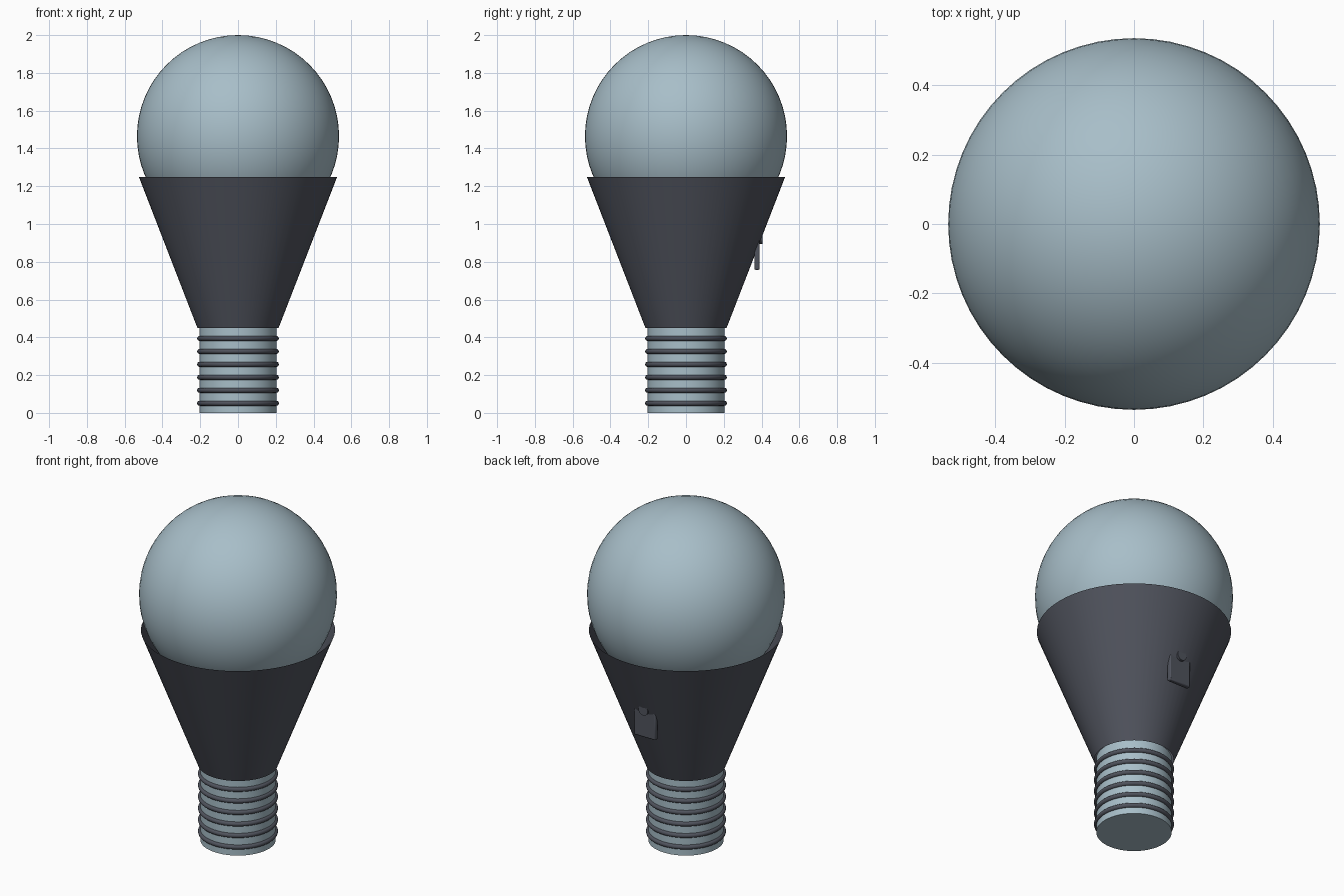
import bpy, math

if "Cube" in bpy.data.objects:
    bpy.data.objects.remove(bpy.data.objects["Cube"])


def material(name, rgb):
    m = bpy.data.materials.new(name)
    m.diffuse_color = (*rgb, 1)
    m.use_nodes = True
    m.node_tree.nodes["Principled BSDF"].inputs["Base Color"].default_value = m.diffuse_color
    return m


PALE = material("pale blue grey", (0.39, 0.515, 0.58))
DARK = material("dark slate", (0.08, 0.087, 0.11))


def finish(name, mat, smooth=True):
    ob = bpy.context.object
    ob.name = name
    ob.data.materials.append(mat)
    if smooth:
        bpy.ops.object.shade_smooth_by_angle(angle=math.radians(35))
    return ob


# Globe
bpy.ops.mesh.primitive_uv_sphere_add(segments=64, ring_count=32, radius=0.535,
                                     location=(0, 0, 1.465))
finish("globe", PALE)

# Flared housing, an open shell around the globe
bpy.ops.mesh.primitive_cone_add(vertices=64, radius1=0.215, radius2=0.525, depth=0.8,
                                end_fill_type='NOTHING', location=(0, 0, 0.85))
finish("housing", DARK)

# Base cylinder, reaching slightly into the housing
bpy.ops.mesh.primitive_cylinder_add(vertices=64, radius=0.204, depth=0.46,
                                    location=(0, 0, 0.23))
finish("screw_base", PALE)

# Thread rings
for i in range(6):
    bpy.ops.mesh.primitive_torus_add(major_segments=64, minor_segments=12,
                                     major_radius=0.203, minor_radius=0.0135,
                                     location=(0, 0, 0.051 + i * 0.0687))
    finish(f"thread_ring_{i + 1}", DARK)

# Small tag on the back
bpy.ops.mesh.primitive_cube_add(size=1, location=(0, 0.376, 0.845))
tag = bpy.context.object
tag.scale = (0.14, 0.027, 0.175)
bpy.ops.object.transform_apply(location=False, rotation=False, scale=True)
bevel = tag.modifiers.new("soft_edges", 'BEVEL')
bevel.width = 0.006
bevel.segments = 2
finish("back_tag", DARK)

# Round stud holding the tag
bpy.ops.mesh.primitive_cylinder_add(vertices=32, radius=0.03, depth=0.04,
                                    location=(0, 0.385, 0.925),
                                    rotation=(math.pi / 2, 0, 0))
finish("tag_stud", DARK)
